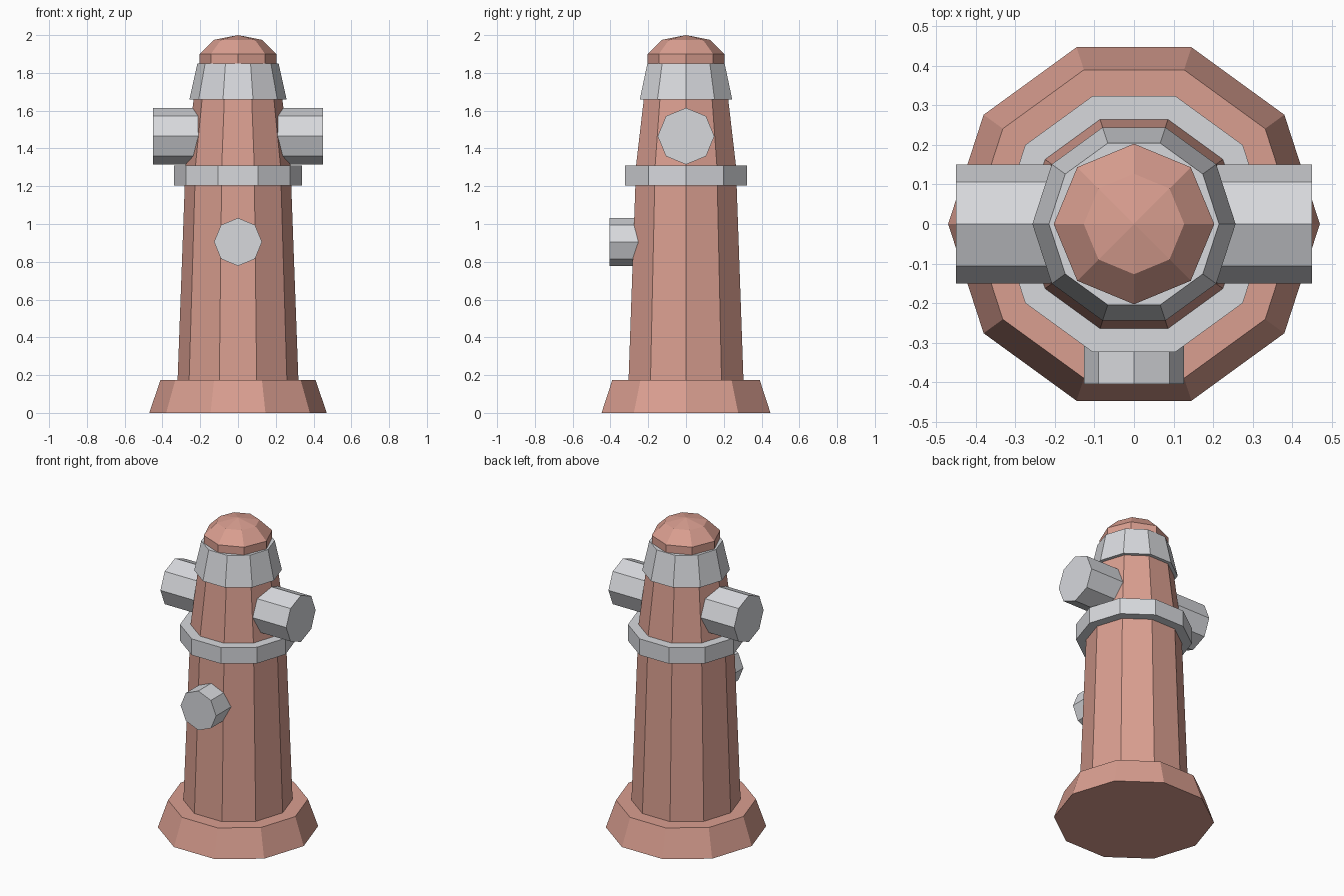
import bpy
import bmesh
from math import cos, sin, tau, pi
from mathutils import Matrix

cube = bpy.data.objects.get("Cube")
if cube:
    bpy.data.objects.remove(cube, do_unlink=True)


def make_material(name, colour):
    mat = bpy.data.materials.new(name)
    mat.use_nodes = True
    mat.diffuse_color = colour
    mat.node_tree.nodes["Principled BSDF"].inputs["Base Color"].default_value = colour
    return mat


red = make_material("faded red", (0.70, 0.345, 0.28, 1))
grey = make_material("light grey", (0.68, 0.69, 0.72, 1))


def lathe(name, profile, sides, mat, transform=Matrix()):
    """Closed flat-shaded solid from (radius, height) pairs; radius 0 is a tip."""
    bm = bmesh.new()
    rings = []
    for radius, height in profile:
        count = sides if radius else 1
        rings.append([bm.verts.new((radius * cos(tau * i / sides),
                                    radius * sin(tau * i / sides), height))
                      for i in range(count)])
    for low, high in zip(rings, rings[1:]):
        for i in range(sides):
            j = (i + 1) % sides
            if len(high) == 1:
                bm.faces.new((low[i], low[j], high[0]))
            else:
                bm.faces.new((low[i], low[j], high[j], high[i]))
    bm.faces.new(rings[0][::-1])
    if len(rings[-1]) > 1:
        bm.faces.new(rings[-1])
    bm.transform(transform)
    bmesh.ops.recalc_face_normals(bm, faces=bm.faces)
    mesh = bpy.data.meshes.new(name)
    bm.to_mesh(mesh)
    bm.free()
    mesh.materials.append(mat)
    obj = bpy.data.objects.new(name, mesh)
    bpy.context.collection.objects.link(obj)
    return obj


# Ten-sided column parts
lathe("base", [(0.47, 0), (0.41, 0.175)], 10, red)
lathe("body", [(0.32, 0.17), (0.278, 1.31), (0.235, 1.66), (0.224, 1.75)], 10, red)
lathe("flange_ring", [(0.34, 1.205), (0.34, 1.31)], 10, grey)
lathe("collar", [(0.257, 1.66), (0.215, 1.85)], 10, grey)

# Eight-sided domed cap
lathe("cap", [(0.203, 1.84), (0.203, 1.9), (0.127, 1.975), (0, 2.0)], 8, red)

# Side outlets, mirrored left and right
for side, sign in (("left", 1), ("right", -1)):
    place = Matrix.Translation((0, 0, 1.465)) @ Matrix.Rotation(sign * pi / 2, 4, "Y")
    lathe(side + "_outlet", [(0.15, 0.12), (0.15, 0.45)], 8, grey, place)

# Front outlet
place = Matrix.Translation((0, 0, 0.905)) @ Matrix.Rotation(pi / 2, 4, "X")
lathe("front_outlet", [(0.127, 0.2), (0.127, 0.405)], 8, grey, place)
